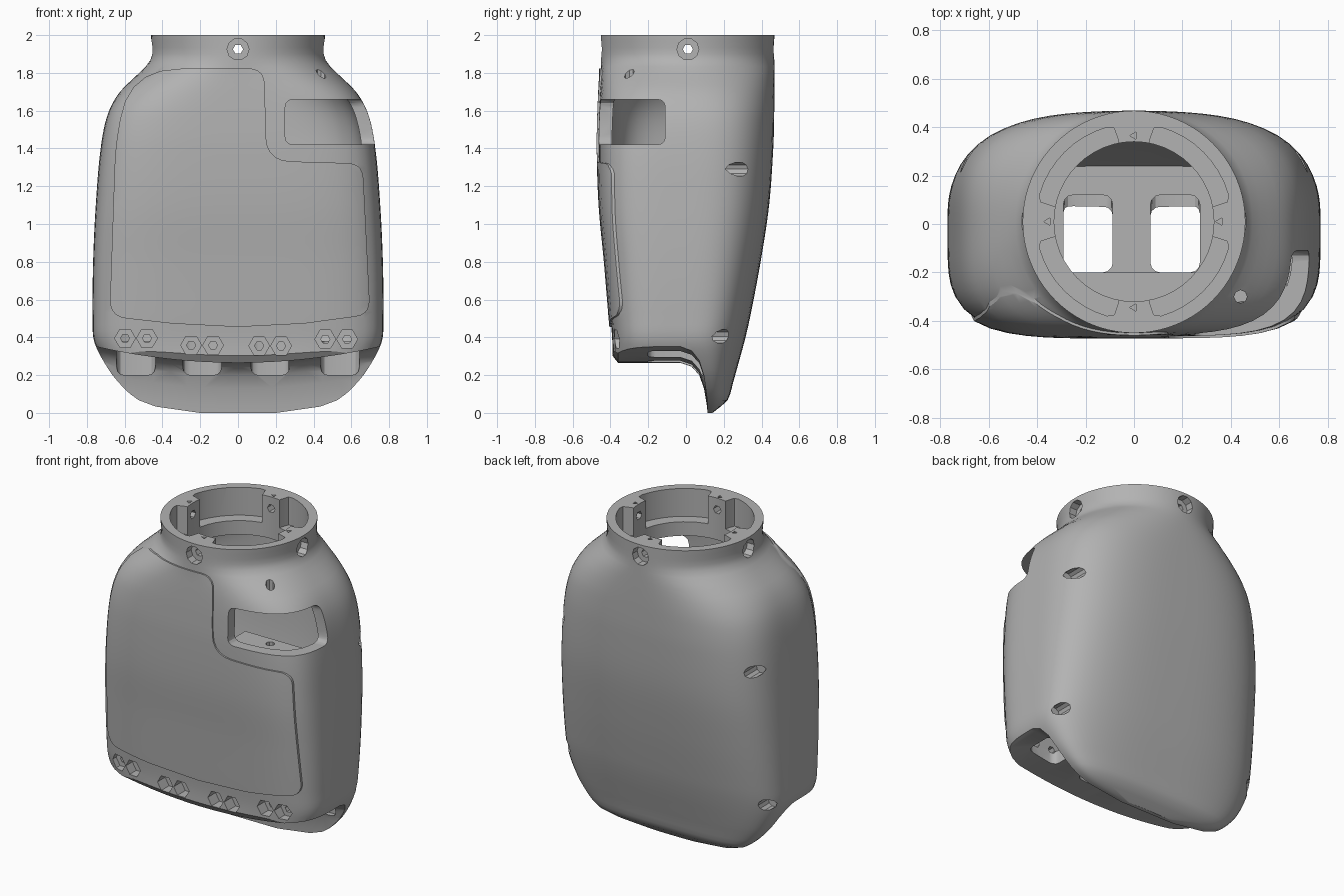
import bpy, bmesh, math
from mathutils import Vector

if "Cube" in bpy.data.objects:
    bpy.data.objects.remove(bpy.data.objects["Cube"])

# z, half width, front y, back y, split y, front squareness, back squareness
SECTIONS = [
    (0.00, 0.20, -0.39, 0.14, 0.12, 4.5, 3.2), (0.03, 0.42, -0.39, 0.18, 0.12, 4.5, 3.2),
    (0.07, 0.53, -0.39, 0.222, 0.12, 4.5, 3.2), (0.17, 0.64, -0.39, 0.252, 0.09, 4.8, 3.2),
    (0.27, 0.71, -0.39, 0.28, 0.05, 5.0, 3.2), (0.38, 0.762, -0.39, 0.31, 0.0, 5.0, 3.2),
    (0.50, 0.77, -0.40, 0.338, 0.0, 5.0, 3.2), (0.80, 0.767, -0.425, 0.395, 0.0, 5.0, 3.2),
    (1.10, 0.753, -0.453, 0.44, 0.0, 4.8, 3.2), (1.40, 0.727, -0.463, 0.462, 0.0, 4.5, 3.1),
    (1.58, 0.690, -0.46, 0.467, 0.0, 4.0, 2.9), (1.70, 0.625, -0.455, 0.468, 0.0, 3.2, 2.6),
    (1.80, 0.523, -0.45, 0.468, 0.01, 2.5, 2.3), (1.87, 0.463, -0.45, 0.468, 0.01, 2.0, 2.0),
    (2.00, 0.460, -0.45, 0.468, 0.01, 2.0, 2.0)]


def section(z):
    """Smoothly interpolated body section at height z."""
    s = SECTIONS
    i = max(k for k in range(len(s) - 1) if s[k][0] <= z + 1e-9)
    a, b = s[i], s[i + 1]
    p, q = s[max(i - 1, 0)], s[min(i + 2, len(s) - 1)]
    h = b[0] - a[0]
    t = (z - a[0]) / h
    out = []
    for k in range(1, 7):
        m0 = (b[k] - p[k]) / (b[0] - p[0]) * h
        m1 = (q[k] - a[k]) / (q[0] - a[0]) * h
        out.append((2*t**3 - 3*t**2 + 1) * a[k] + (t**3 - 2*t**2 + t) * m0
                   + (3*t**2 - 2*t**3) * b[k] + (t**3 - t**2) * m1)
    return out


def make(name, bm):
    bmesh.ops.recalc_face_normals(bm, faces=bm.faces)
    me = bpy.data.meshes.new(name)
    bm.to_mesh(me)
    bm.free()
    ob = bpy.data.objects.new(name, me)
    bpy.context.collection.objects.link(ob)
    return ob


def skin(name, rings):
    """Closed solid through rings of equal point count."""
    bm = bmesh.new()
    vs = [[bm.verts.new(p) for p in r] for r in rings]
    n = len(vs[0])
    for a, b in zip(vs, vs[1:]):
        for i in range(n):
            bm.faces.new((a[i], a[(i + 1) % n], b[(i + 1) % n], b[i]))
    bm.faces.new(vs[0])
    bm.faces.new(vs[-1])
    return make(name, bm)


def loft(name, z0, z1, inset, levels, seg=80):
    rings = []
    for j in range(levels + 1):
        z = z0 + (z1 - z0) * j / levels
        w, yf, yb, y0, nf, nb = section(z)
        ring = []
        for i in range(seg):
            a = math.tau * i / seg
            c, s = math.cos(a), math.sin(a)
            n = nb if s >= 0 else nf
            r = (abs(c)**n + abs(s)**n) ** (-1 / n)
            ry = (yb - inset - y0) if s >= 0 else (y0 - yf - inset)
            ring.append((r * c * (w - inset), y0 + r * s * ry, z))
        rings.append(ring)
    return skin(name, rings)


def cylinder(name, p, q, r, sides):
    p, q = Vector(p), Vector(q)
    rot = (q - p).to_track_quat('Z', 'Y').to_matrix()
    pts = [rot @ Vector((r * math.cos(math.tau * i / sides), r * math.sin(math.tau * i / sides), 0))
           for i in range(sides)]
    return skin(name, [[p + v for v in pts], [q + v for v in pts]])


def box(name, lo, hi, axes=(), bevel=0.0):
    """Box whose edges along the given axes are rounded."""
    bm = bmesh.new()
    bmesh.ops.create_cube(bm, size=1)
    for v in bm.verts:
        v.co = Vector([lo[k] + (v.co[k] + 0.5) * (hi[k] - lo[k]) for k in range(3)])
    if axes:
        es = [e for e in bm.edges
              if any(abs((e.verts[0].co - e.verts[1].co)[k]) > 1e-4 for k in axes)]
        bmesh.ops.bevel(bm, geom=es, offset=bevel, segments=3, profile=0.5, affect='EDGES')
    return make(name, bm)


def combine(ob, tool, op='DIFFERENCE'):
    m = ob.modifiers.new(op, 'BOOLEAN')
    m.operation, m.object, m.solver = op, tool, 'EXACT'
    bpy.context.view_layer.objects.active = ob
    bpy.ops.object.modifier_apply(modifier=m.name)
    bpy.data.objects.remove(tool, do_unlink=True)


def round_corners(pts, steps=5):
    """Outline points (x, z, corner radius) to a rounded polygon."""
    out = []
    for i, (x, z, r) in enumerate(pts):
        c = Vector((x, z))
        u = (Vector(pts[i - 1][:2]) - c).normalized()
        v = (Vector(pts[(i + 1) % len(pts)][:2]) - c).normalized()
        if r == 0:
            out.append(c)
            continue
        for k in range(steps + 1):
            t = k / steps
            out.append(c + u * r * (1 - t)**2 + v * r * t**2)
    return out


# Outer body
body = loft("torso_shell", 0.0, 2.0, 0.0, 60)

# Raised front panel
outline = round_corners([(-0.68, 0.51, 0.09), (-0.35, 0.473, 0), (0, 0.455, 0), (0.35, 0.473, 0),
                         (0.70, 0.52, 0.08), (0.66, 1.32, 0.08), (0.15, 1.335, 0.13),
                         (0.14, 1.825, 0.09), (-0.58, 1.82, 0.27), (-0.65, 1.40, 0.1)])
panel = loft("front_panel", 0.40, 1.90, -0.01, 45)
combine(panel, skin("panel_outline", [[(p.x, y, p.y) for p in outline] for y in (-0.7, -0.1)]), 'INTERSECT')
combine(body, panel, 'UNION')

# Hollow inside, leaving a front screw block and a small shelf
cavity = loft("cavity", 0.38, 1.73, 0.07, 38, 64)
combine(cavity, box("screw_block", (-0.9, -0.9, 0.3), (0.9, -0.20, 0.48)))
combine(cavity, box("shelf", (0.22, -0.9, 1.34), (0.63, -0.24, 1.415)))
combine(body, cavity)

# Curved opening under the body
arch = [(-0.6, 0.32), (-0.395, 0.31), (-0.36, 0.265), (-0.03, 0.265), (0.03, 0.245), (0.07, 0.20),
        (0.095, 0.13), (0.11, 0.04), (0.12, -0.05), (0.12, -0.5), (-0.6, -0.5)]
xs = [-0.9 + 0.09 * i for i in range(21)]
combine(body, skin("arch", [[(x, y, z + 0.09 * (x / 0.77)**2) for y, z in arch] for x in xs]))

# Neck bore and its four wide recesses between lugs
NY = 0.01
combine(body, cylinder("neck_bore", (0, NY, 1.6), (0, NY, 2.1), 0.33, 48))
for q in range(4):
    ring = []
    for r, half in ((0.405, 29), (0.395, 33), (0.345, 34), (0.30, 34)):
        angs = [math.radians(45 + 90 * q + half * (k / 4 - 1)) for k in range(9)]
        if r == 0.405:
            ring += [(r * math.cos(a), NY + r * math.sin(a)) for a in angs]
        else:
            ring.append((r * math.cos(angs[-1]), NY + r * math.sin(angs[-1])))
            ring.insert(0, (r * math.cos(angs[0]), NY + r * math.sin(angs[0])))
    combine(body, skin("recess", [[(x, y, z) for x, y in ring] for z in (1.82, 2.1)]))

# Neck screw holes through the lugs
for q in range(4):
    d = Vector((math.cos(q * math.pi / 2), math.sin(q * math.pi / 2), 0))
    c = Vector((0, NY, 1.925))
    combine(body, cylinder("screw_head", c + d * 0.405, c + d * 0.6, 0.058, 10))
    combine(body, cylinder("screw_hole", c + d * 0.2, c + d * 0.5, 0.027, 6))
    top = Vector((0, NY, 1.96)) + d * 0.355
    combine(body, cylinder("lug_hole", top, top + Vector((0, 0, 0.1)), 0.018, 3))

# Window round one shoulder, with a small vertical hole above the shelf
combine(body, box("window", (0.25, -0.9, 1.42), (0.95, -0.11, 1.66), (0, 1), 0.04))
combine(body, cylinder("pin_hole", (0.44, -0.30, 1.3), (0.44, -0.30, 2.1), 0.027, 8))

# Bottom slots, each with a pair of front screw holes
for x, z in ((-0.54, 0.395), (-0.19, 0.358), (0.17, 0.355), (0.52, 0.39)):
    sx = x if abs(x) < 0.5 else math.copysign(0.54, x)
    combine(body, box("slot", (sx - 0.102, -0.20, 0.20), (sx + 0.102, 0.12, 0.7), (1, 2), 0.04))
    for dx in (-0.058, 0.058):
        combine(body, cylinder("hex_head", (x + dx, -0.6, z), (x + dx, -0.31, z), 0.055, 6))
        combine(body, cylinder("hex_hole", (x + dx, -0.4, z), (x + dx, -0.15, z), 0.024, 6))

# Screw recesses on both sides, opening to the back
for s in (-1, 1):
    for x, y, z in ((0.68, 0.20, 1.29), (0.71, 0.12, 0.405)):
        combine(body, cylinder("side_recess", (s * x, y, z), (s * x, 0.7, z), 0.038, 10))

# Finish
grey = bpy.data.materials.new("plain grey")
grey.diffuse_color = (0.45, 0.45, 0.45, 1)
grey.use_nodes = True
grey.node_tree.nodes["Principled BSDF"].inputs["Base Color"].default_value = grey.diffuse_color
body.data.materials.clear()
body.data.materials.append(grey)
for p in body.data.polygons:
    p.material_index = 0
bpy.ops.object.select_all(action='DESELECT')
body.select_set(True)
bpy.context.view_layer.objects.active = body
bpy.ops.object.shade_smooth_by_angle(angle=math.radians(30))
